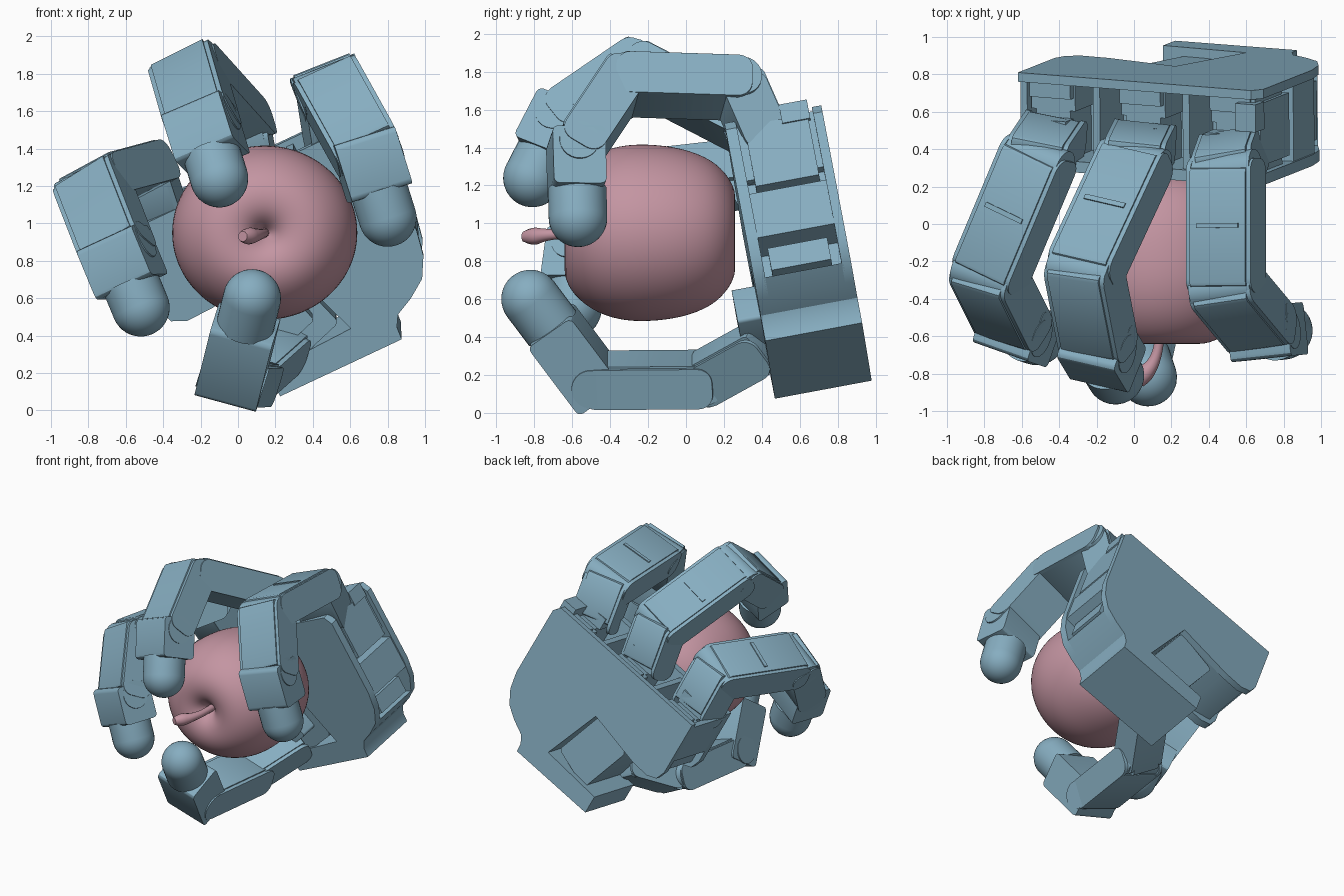
import bpy, bmesh, math
from mathutils import Vector, Matrix

if "Cube" in bpy.data.objects:
    bpy.data.objects.remove(bpy.data.objects["Cube"])


def material(name, col):
    m = bpy.data.materials.new(name)
    m.diffuse_color = (*col, 1)
    m.use_nodes = True
    m.node_tree.nodes["Principled BSDF"].inputs["Base Color"].default_value = m.diffuse_color
    return m


STEEL = material("steel_blue", (0.24, 0.42, 0.53))
PINK = material("apple_pink", (0.55, 0.30, 0.36))


def frame(o, x, z):
    # local x kept exact, z made perpendicular to it
    x = Vector(x).normalized()
    z = Vector(z)
    z = (z - x * z.dot(x)).normalized()
    y = z.cross(x)
    m = Matrix((x, y, z)).transposed().to_4x4()
    m.translation = Vector(o)
    return m


def finish(name, bm, m, mat=STEEL, angle=30):
    bmesh.ops.transform(bm, matrix=m, verts=bm.verts)
    bmesh.ops.recalc_face_normals(bm, faces=bm.faces)
    me = bpy.data.meshes.new(name)
    bm.to_mesh(me)
    bm.free()
    ob = bpy.data.objects.new(name, me)
    bpy.context.collection.objects.link(ob)
    me.materials.append(mat)
    bpy.ops.object.select_all(action='DESELECT')
    ob.select_set(True)
    bpy.context.view_layer.objects.active = ob
    bpy.ops.object.shade_smooth_by_angle(angle=math.radians(angle))
    return ob


def prism(name, pts, z0, z1, m):
    bm = bmesh.new()
    lo, hi = [[bm.verts.new((x, y, z)) for x, y in pts] for z in (z0, z1)]
    bm.faces.new(lo)
    bm.faces.new(hi)
    for i in range(len(pts)):
        bm.faces.new((lo[i - 1], lo[i], hi[i], hi[i - 1]))
    return finish(name, bm, m)


def rect(x0, x1, y0, y1, r=0.0, n=5):
    if r == 0:
        return [(x0, y0), (x1, y0), (x1, y1), (x0, y1)]
    pts = []
    for cx, cy, a in ((x1 - r, y1 - r, 0), (x0 + r, y1 - r, 90), (x0 + r, y0 + r, 180), (x1 - r, y0 + r, 270)):
        for i in range(n + 1):
            t = math.radians(a + 90 * i / n)
            pts.append((cx + r * math.cos(t), cy + r * math.sin(t)))
    return pts


def lathe(name, prof, m, mat=STEEL, steps=32):
    # profile of (distance along local x, radius)
    bm = bmesh.new()
    vs = [bm.verts.new((a, r, 0)) for a, r in prof]
    es = [bm.edges.new(p) for p in zip(vs, vs[1:])]
    bmesh.ops.spin(bm, geom=vs + es, cent=(0, 0, 0), axis=(1, 0, 0), angle=2 * math.pi, steps=steps)
    bmesh.ops.remove_doubles(bm, verts=bm.verts, dist=1e-4)
    return finish(name, bm, m, mat, 60)


# ---- palm, tilted frame: a across, b towards fingers, c towards the front
PALM = frame((0.22, 0.98, 0.17), (0.903, -0.07, 0.424), (0.01, -0.983, -0.183))
right_edge = [(0.72, 0), (0.725, 0.07), (0.76, 0.13), (0.86, 0.18), (0.96, 0.25), (1.02, 0.36)]
notch = [(-0.38, 0.70), (-0.35, 0.62), (-0.27, 0.585), (-0.12, 0.59), (0.32, 0.67), (0.50, 0.17), (0, 0.15)]
outline = [(0, 0)] + right_edge + [(1.046, 0.5), (1.046, 1.1), (1.0, 1.16), (-0.38, 1.16)] + notch
prism("palm_back_plate", outline, 0, 0.05, PALM)
prism("palm_front_plate", outline, 0.46, 0.52, PALM)
prism("palm_core", [(0, 0)] + right_edge[:5] + [(0.86, 0.27), (0.86, 0.42), (1.035, 0.45), (1.035, 0.71)]
      + [(0.95, 0.72), (0.95, 0.84), (-0.33, 0.84), (-0.33, 0.66), (-0.12, 0.6), (0.32, 0.67), (0.50, 0.17), (0, 0.15)],
      0.04, 0.47, PALM)
prism("palm_side_box", rect(0.8, 0.97, 0.28, 0.41), 0.10, 0.42, PALM)

FINGER_A = (-0.2, 0.333, 0.866)
for i, a in enumerate(FINGER_A):
    # stepped motor bay for each finger
    prism(f"finger_motor_{i}", rect(a - 0.10, a + 0.10, 0.8, 1.10), 0.16, 0.46, PALM)
    prism(f"motor_step_{i}", rect(a - 0.13, a + 0.13, 0.8, 1.10), 0.05, 0.20, PALM)
    prism(f"motor_cap_{i}", rect(a - 0.12, a + 0.12, 0.8, 1.14), 0.05, 0.13, PALM)
for i, a in enumerate((-0.36, 0.07, 0.60, 0.99)):
    prism(f"bay_divider_{i}", rect(a - 0.02, a + 0.02, 0.8, 1.13), 0.04, 0.47, PALM)
prism("side_motor", rect(0.92, 1.03, 0.75, 1.11), 0.08, 0.42, PALM)
prism("side_motor_cap", rect(0.92, 1.04, 1.08, 1.19), 0.07, 0.22, PALM)

# thumb motor sitting in the notch
TM = PALM @ Matrix.Translation((0.22, 0.40, 0)) @ Matrix.Rotation(math.radians(18), 4, 'Z')
prism("thumb_motor", rect(-0.17, 0.17, -0.24, 0.24, 0.03), 0.05, 0.50, TM)
prism("thumb_motor_front", rect(-0.14, 0.10, -0.12, 0.12, 0.02), 0.50, 0.64, TM)


# ---- fingers
def link(name, p, q, axis, start, end, width=0.31, thick=0.24):
    p, q = Vector(p), Vector(q)
    L = (q - p).length
    m = frame(p, q - p, axis)
    h, w = thick / 2, width / 2
    prism(name + "_body", rect(start, L + end, -h, h, 0.025, 2), -w, w, m)
    for s in (-1, 1):
        z = sorted((s * w, s * (w + 0.025)))
        prism(name + "_side_cap", rect(-0.07, L + 0.03, -h + 0.01, h, 0.075), *z, m)
    return m, L


def pin(name, p, axis, width=0.35, r=0.105):
    ax = Vector(axis).normalized()
    lathe(name, [(-width / 2, 0), (-width / 2, r), (width / 2, r), (width / 2, 0)],
          frame(p, ax, (0, 0.6, 0.8)), steps=24)


def fingertip(name, p, t, axis, frac, r=0.155):
    p, t = Vector(p), Vector(t)
    L = (t - p).length
    m = frame(p, t - p, axis)
    prism(name + "_holder", rect(-0.09, L * frac, -0.14, 0.14, 0.03, 3), -0.17, 0.17, m)
    dome = [(L + r * math.sin(i * math.pi / 20), r * math.cos(i * math.pi / 20)) for i in range(10)]
    lathe(name, [(L * frac - 0.02, 0), (L * frac - 0.02, r)] + dome + [(L + r, 0)], m)


# name: palm position, hinge axis, three joints, tip centre
FINGERS = {
    "left_finger": (-0.2, (0.85, -0.3, 0.45),
                    (-0.52, 0.34, 1.27), (-0.78, -0.28, 1.20), (-0.64, -0.56, 0.84), (-0.52, -0.60, 0.55)),
    "middle_finger": (0.333, (0.9, -0.2, 0.4),
                      (0.0, 0.33, 1.51), (-0.27, -0.25, 1.81), (-0.19, -0.66, 1.53), (-0.10, -0.81, 1.24)),
    "right_finger": (0.866, (0.92, 0.1, 0.36),
                     (0.49, 0.28, 1.72), (0.49, -0.34, 1.74), (0.69, -0.58, 1.38), (0.80, -0.57, 1.03)),
}
for name, (a, ax, j1, j2, j3, tip) in FINGERS.items():
    base = PALM @ Vector((a, 1.10, 0.34))
    link(name + "_knuckle", base, j1, ax, 0, 0.03, 0.28, 0.25)
    prism(name + "_collar", rect(a - 0.12, a + 0.12, 1.1, 1.2), 0.24, 0.46, PALM)
    m, L = link(name + "_proximal", j1, j2, ax, -0.02, 0.0, 0.32, 0.24)
    prism(name + "_ridge", rect(L * 0.45, L * 0.49, -0.128, -0.1), -0.12, 0.12, m)
    pin(name + "_joint", j1, ax)
    pin(name + "_joint", j2, ax)
    link(name + "_middle", j2, j3, ax, -0.05, -0.02, 0.31, 0.25)
    pin(name + "_joint", j3, ax)
    fingertip(name + "_tip", j3, tip, ax, 0.62)

# ---- thumb
TA = (0.95, 0.0, -0.3)
T0, T1, T2, T3 = (0.23, 0.38, 0.34), (0.05, 0.09, 0.18), (-0.03, -0.50, 0.175), (0.075, -0.82, 0.60)
link("thumb_base", T0, T1, TA, -0.05, 0.03, 0.22, 0.25)
link("thumb_proximal", T1, T2, TA, 0.0, 0.0, 0.29, 0.23)
pin("thumb_joint", T1, TA, 0.30)
pin("thumb_joint", T2, TA)
fingertip("thumb_tip", T2, T3, TA, 0.68)

# ---- apple, axis along y
AP = frame((0.143, 0, 0.95), (0, 1, 0), (0, 0, 1)) @ Matrix.Diagonal((1, 1.01, 0.95, 1))
apple = lathe("apple", [(-0.50, 0), (-0.56, 0.04), (-0.625, 0.10), (-0.65, 0.20), (-0.62, 0.32), (-0.50, 0.435),
                        (-0.35, 0.49), (-0.2, 0.497), (-0.02, 0.475), (0.14, 0.41), (0.23, 0.31),
                        (0.27, 0.21), (0.24, 0.11), (0.2, 0)], AP, PINK)
sub = apple.modifiers.new("smooth", 'SUBSURF')
sub.levels = sub.render_levels = 2

# ---- stem
cu = bpy.data.curves.new("apple_stem", 'CURVE')
cu.dimensions = '3D'
cu.bevel_depth = 0.04
cu.bevel_resolution = 4
cu.use_fill_caps = True
sp = cu.splines.new('NURBS')
path = [(0.14, -0.48, 0.95, 0.7), (0.14, -0.62, 0.945, 0.6), (0.11, -0.74, 0.94, 0.75),
        (0.05, -0.81, 0.93, 1.3), (0.025, -0.855, 0.93, 0.7)]
sp.points.add(len(path) - 1)
for pt, (x, y, z, r) in zip(sp.points, path):
    pt.co = (x, y, z, 1)
    pt.radius = r
sp.use_endpoint_u = True
sp.order_u = 3
stem = bpy.data.objects.new("apple_stem", cu)
bpy.context.collection.objects.link(stem)
cu.materials.append(PINK)
